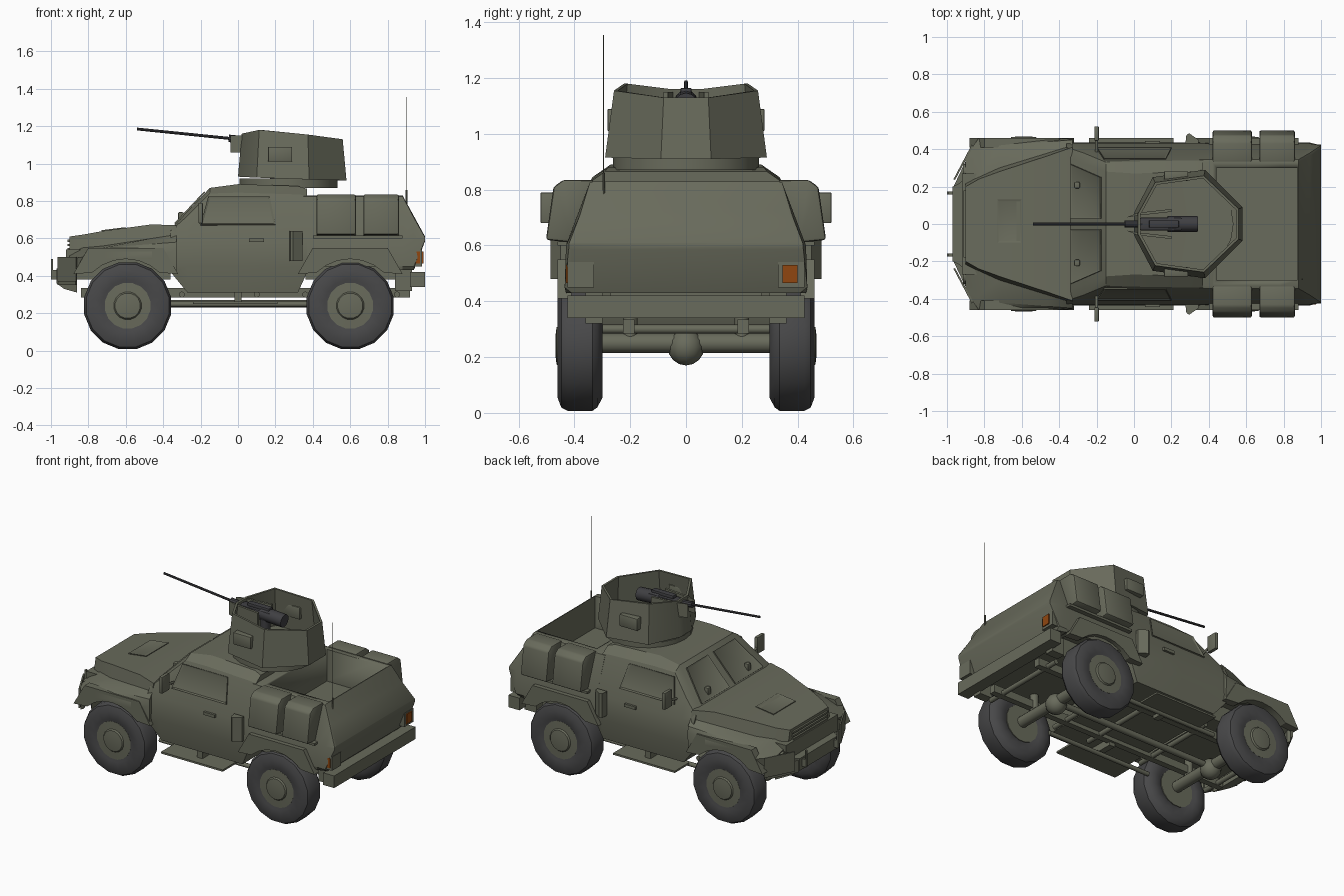
import bpy, bmesh, math
from mathutils import Vector, Matrix

if "Cube" in bpy.data.objects:
    bpy.data.objects.remove(bpy.data.objects["Cube"], do_unlink=True)


def material(name, rgb):
    m = bpy.data.materials.new(name)
    m.use_nodes = True
    m.diffuse_color = (*rgb, 1)
    m.node_tree.nodes["Principled BSDF"].inputs["Base Color"].default_value = (*rgb, 1)
    return m


OLIVE = material("olive paint", (0.14, 0.146, 0.106))
RUBBER = material("dark rubber", (0.065, 0.065, 0.067))
METAL = material("gun metal", (0.05, 0.05, 0.055))
ORANGE = material("orange lamp", (0.28, 0.062, 0.005))


def finish(name, bm, mat, mirror=False, bevel=0):
    if mirror:
        copy = bmesh.ops.duplicate(bm, geom=bm.verts[:] + bm.edges[:] + bm.faces[:])["geom"]
        for v in copy:
            if isinstance(v, bmesh.types.BMVert):
                v.co.y = -v.co.y
    bmesh.ops.recalc_face_normals(bm, faces=bm.faces[:])
    if bevel:
        bmesh.ops.bevel(bm, geom=bm.edges[:], offset=bevel, segments=2,
                        affect='EDGES', profile=0.5)
    me = bpy.data.meshes.new(name)
    bm.to_mesh(me)
    bm.free()
    me.materials.append(mat)
    me.shade_smooth()
    me.set_sharp_from_angle(angle=math.radians(32))
    ob = bpy.data.objects.new(name, me)
    bpy.context.scene.collection.objects.link(ob)
    return ob


def loft(name, rings, mat=OLIVE, mirror=False, bevel=0):
    bm = bmesh.new()
    rows = [[bm.verts.new(p) for p in r] for r in rings]
    n = len(rows[0])
    for a, b in zip(rows, rows[1:]):
        for i in range(n):
            j = (i + 1) % n
            bm.faces.new((a[i], a[j], b[j], b[i]))
    bm.faces.new(rows[0])
    bm.faces.new(rows[-1])
    return finish(name, bm, mat, mirror, bevel)


def hull(name, stations):
    # each station is x and half of a symmetric cross-section
    return loft(name, [[(x, y, z) for y, z in h] + [(x, -y, z) for y, z in reversed(h)]
                       for x, h in stations])


def box(name, xs, ys, zs, mat=OLIVE, mirror=False, bevel=0):
    ring = [(xs[0], zs[0]), (xs[1], zs[0]), (xs[1], zs[1]), (xs[0], zs[1])]
    return loft(name, [[(x, y, z) for x, z in ring] for y in ys], mat, mirror, bevel)


def upright(name, outline, zs, mat=OLIVE):
    # plan outline raised between two heights, on both sides
    return loft(name, [[(x, y, z) for x, y in outline] for z in zs], mat, mirror=True)


def tube(name, a, b, r, mat=OLIVE, mirror=False, r2=None, sides=12):
    a, b = Vector(a), Vector(b)
    d = b - a
    bm = bmesh.new()
    bmesh.ops.create_cone(bm, cap_ends=True, segments=sides, radius1=r, radius2=r2 or r,
                          depth=d.length, matrix=Matrix.Translation((a + b) / 2)
                          @ d.to_track_quat('Z', 'Y').to_matrix().to_4x4())
    return finish(name, bm, mat, mirror)


def lathe(name, x, profile, mat):
    # turned part on the wheel axis, made for both sides
    n = 16
    angles = [2 * math.pi * (i + 0.5) / n for i in range(n)]
    return loft(name, [[(x + r * math.cos(t), y, 0.24 + r * math.sin(t)) for t in angles]
                       for y, r in profile], mat, mirror=True)


def plate(name, pts, depth, mat=OLIVE, mirror=False):
    # thin panel raised along its normal, with a sunken centre
    bm = bmesh.new()
    f = bm.faces.new([bm.verts.new(p) for p in pts])
    f.normal_update()
    n = f.normal.copy()
    top = bmesh.ops.extrude_face_region(bm, geom=[f])["geom"]
    bmesh.ops.translate(bm, verts=[v for v in top if isinstance(v, bmesh.types.BMVert)], vec=n * depth)
    face = [g for g in top if isinstance(g, bmesh.types.BMFace)][0]
    bmesh.ops.inset_region(bm, faces=[face], thickness=0.014, depth=0)
    bmesh.ops.translate(bm, verts=face.verts[:], vec=n * -depth * 0.7)
    return finish(name, bm, mat, mirror)


# Hood with front fenders
hull("hood_and_fenders", [
    (-0.90, [(.20, .61), (.22, .52), (.30, .50), (.36, .49), (.34, .42)]),
    (-0.83, [(.24, .62), (.25, .55), (.38, .52), (.46, .50), (.46, .44)]),
    (-0.72, [(.28, .64), (.30, .56), (.42, .55), (.46, .53), (.46, .49)]),
    (-0.46, [(.365, .675), (.38, .60), (.44, .57), (.46, .53), (.46, .49)]),
    (-0.33, [(.41, .67), (.42, .62), (.45, .58), (.455, .54), (.45, .42)])])
plate("hood_hatch", [(-.73, -.1, .638), (-.6, -.1, .654), (-.6, .13, .654), (-.73, .13, .638)], .006)

# Cabin
low = [(.43, .6), (.435, .45)]
hull("cabin", [
    (-0.36, [(.36, .65), (.41, .64)] + low + [(.43, .42)]),
    (-0.27, [(.325, .745), (.38, .72)] + low + [(.41, .31)]),
    (-0.15, [(.28, .87), (.33, .84)] + low + [(.41, .31)]),
    (0.0, [(.27, .89), (.335, .845)] + low + [(.41, .31)]),
    (0.32, [(.28, .88), (.34, .835)] + low + [(.41, .31)]),
    (0.37, [(.29, .865), (.34, .83)] + low + [(.42, .42)])])

# Cargo bed, hollowed from above, undercut at the tail
rim = [(.33, .83), (.345, .825)]
bed = hull("cargo_bed", [
    (0.35, rim + low + [(.43, .42)]),
    (0.42, rim + low + [(.43, .5)]),
    (0.78, rim + low + [(.43, .5)]),
    (0.88, rim + low + [(.43, .43)]),
    (0.94, [(.365, .72), (.38, .71)] + low + [(.41, .43)]),
    (1.0, [(.40, .61), (.42, .605), (.42, .60), (.42, .59), (.41, .585)])])
cutter = box("bed_cutter", (.44, .875), (-.30, .30), (.62, 1.1))
mod = bed.modifiers.new("hollow", 'BOOLEAN')
mod.operation, mod.object, mod.solver = 'DIFFERENCE', cutter, 'EXACT'
bpy.context.view_layer.objects.active = bed
bpy.ops.object.modifier_apply(modifier=mod.name)
bpy.data.objects.remove(cutter, do_unlink=True)

# Fender flares around the wheels
for name, cx in (("front", -0.6), ("rear", 0.6)):
    arch = [(cx + .255 * math.cos(t), .24 + .25 * math.sin(t))
            for t in (math.pi * k / 12 for k in range(3, 10))]
    outline = [(cx - .28, .41), (cx - .2, .55), (cx + .2, .55), (cx + .28, .41)] + arch
    loft(name + "_flares", [[(x, y, z) for x, z in outline] for y in (.41, .46)], mirror=True)


# Windows, doors and side fittings
def side_y(z):
    return .334 + (.843 - z) * .392


plate("side_windows", [(x, side_y(z), z) for x, z in
                       ((-.16, .82), (.17, .82), (.2, .67), (-.2, .67))], .009, mirror=True)
plate("windshield_panes", [(-.335, .32, .676), (-.335, .03, .676), (-.175, .03, .846),
                           (-.175, .25, .846)], .008, mirror=True)
box("wiper_mounts", (-.32, -.29), (.19, .225), (.69, .74), mirror=True, bevel=.006)
box("door_handles", (.06, .14), (.42, .445), (.58, .6), mirror=True)
upright("side_lockers", [(.275, .43), (.28, .475), (.295, .485), (.345, .45), (.345, .43)], (.48, .64))
box("mirrors", (-.212, -.188), (.445, .522), (.68, .79), mirror=True, bevel=.005)
tube("mirror_arms", (-.2, .38, .70), (-.2, .46, .72), .008, mirror=True)

# Storage packs on the bed sides
for i, (a, b) in enumerate(((.42, .63), (.67, .86))):
    sec = [(.33, .835), (.44, .835), (.475, .81), (.502, .62), (.40, .61)]
    loft(f"storage_packs_{i}", [[(x, y, z) for y, z in sec] for x in (a, b)], mirror=True, bevel=.01)
box("pack_trays", (.40, .88), (.38, .46), (.60, .615), mirror=True)

# Tail lamps, bumper and rear fittings
box("lamp_housings", (.92, .985), (.33, .425), (.45, .54), mirror=True)
box("rear_lamp", (.98, .992), (.345, .40), (.465, .53), ORANGE)
box("side_lamp", (.932, .972), (-.43, -.42), (.465, .53), ORANGE)
box("rear_bumper", (.92, 1.0), (-.425, .425), (.34, .42))
box("bumper_mounts", (.84, .93), (.3, .36), (.32, .43), mirror=True)
tube("antenna_base", (.9, -.295, .76), (.9, -.295, .86), .005, sides=8)
tube("antenna", (.9, -.295, .8), (.9, -.295, 1.355), .0018, sides=6)

# Nose, grille and front bumper
box("nose_core", (-.92, -.36), (-.27, .27), (.38, .54))
for k in range(4):
    box(f"grille_slat_{k}", (-.912, -.89), (-.18, .18), (.515 + k * .022, .527 + k * .022))
tube("headlamps", (-.915, .28, .46), (-.88, .28, .46), .04, mirror=True)
hull("front_bumper", [(-.97, [(.2, .44), (.2, .36)]), (-.93, [(.22, .44), (.22, .33)]),
                      (-.86, [(.3, .44), (.3, .31)])])
upright("bumper_wings", [(-.965, .2), (-.93, .18), (-.86, .38), (-.87, .40)], (.35, .43))
upright("brush_guards", [(-.965, .24), (-.957, .235), (-.86, .415), (-.867, .425)], (.37, .5))
box("tow_hooks", (-1.0, -.96), (.158, .174), (.38, .43), mirror=True)
box("hook_tips", (-1.0, -.99), (.158, .174), (.42, .49), mirror=True)

# Chassis, steps and axles
box("rear_core", (.36, .93), (-.27, .27), (.38, .54))
box("frame_rails", (-.84, .92), (.185, .225), (.285, .335), mirror=True)
tube("long_tubes", (-.36, .3, .248), (.4, .3, .248), .014, mirror=True)
box("side_steps", (-.24, .21), (.31, .46), (.25, .262), mirror=True)
box("step_brackets", (-.02, .02), (.2, .4), (.262, .315), mirror=True)
for k, x in enumerate((-.8, -.3, 0.1, .36, .85)):
    tube(f"cross_tube_{k}", (x, -.3, .3), (x, .3, .3), .016)
tube("drive_shaft", (-.6, 0, .25), (.6, 0, .25), .02)
for name, x in (("front", -.59), ("rear", .6)):
    tube(name + "_axle", (x, -.33, .25), (x, .33, .25), .036)
    bm = bmesh.new()
    bmesh.ops.create_uvsphere(bm, u_segments=12, v_segments=8, radius=.065,
                              matrix=Matrix.Translation((x, 0, .235)))
    finish(name + "_differential", bm, OLIVE)
    tube(name + "_springs", (x, .2, .25), (x, .2, .4), .026, mirror=True)
    # Wheels
    lathe(name + "_tyres", x, [(.32, .11), (.303, .14), (.30, .19), (.318, .225), (.335, .237),
                               (.425, .237), (.447, .225), (.46, .19), (.457, .14), (.45, .118)], RUBBER)
    lathe(name + "_hubs", x, [(.31, .12), (.453, .124), (.455, .075), (.464, .068),
                              (.468, .035)], OLIVE)

# Turret ring and open armoured shield
tube("turret_ring", (.27, 0, .87), (.27, 0, .92), .262, sides=20)
half = [(0.0, .06, .93, 1.16), (.1, .25, .925, 1.18), (.38, .29, .915, 1.155), (.58, .09, .91, 1.13)]
around = half + [(x, -y, b, t) for x, y, b, t in reversed(half)]


def shield_ring(shrink, up):
    return [(.29 + (x - .29) * (shrink + .04 * up), y * shrink, t if up else b)
            for x, y, b, t in around]


loft("turret_shield", [shield_ring(1, False), shield_ring(.89, True), shield_ring(.84, True),
                       shield_ring(.93, False)])
box("turret_side_ports", (.16, .29), (.23, .282), (1.01, 1.09), mirror=True, bevel=.006)
upright("gun_cheeks", [(-.04, .035), (.02, .06), (.2, .08), (.2, .065), (.02, .045)], (1.06, 1.15))

# Gun
tube("gun_barrel", (.05, 0, 1.125), (-.54, 0, 1.185), .008, METAL, r2=.0075, sides=8)
tube("gun_jacket", (.1, 0, 1.12), (-.05, 0, 1.135), .02, METAL, sides=10)
box("gun_receiver", (.03, .26), (-.035, .035), (1.08, 1.145), METAL, bevel=.012)
tube("gun_breech", (.18, 0, 1.115), (.34, 0, 1.105), .042, METAL)
box("gun_feed_cover", (.08, .24), (-.02, .02), (1.14, 1.165), METAL, bevel=.006)
tube("gun_pedestal", (.2, 0, .92), (.2, 0, 1.09), .03, METAL)
